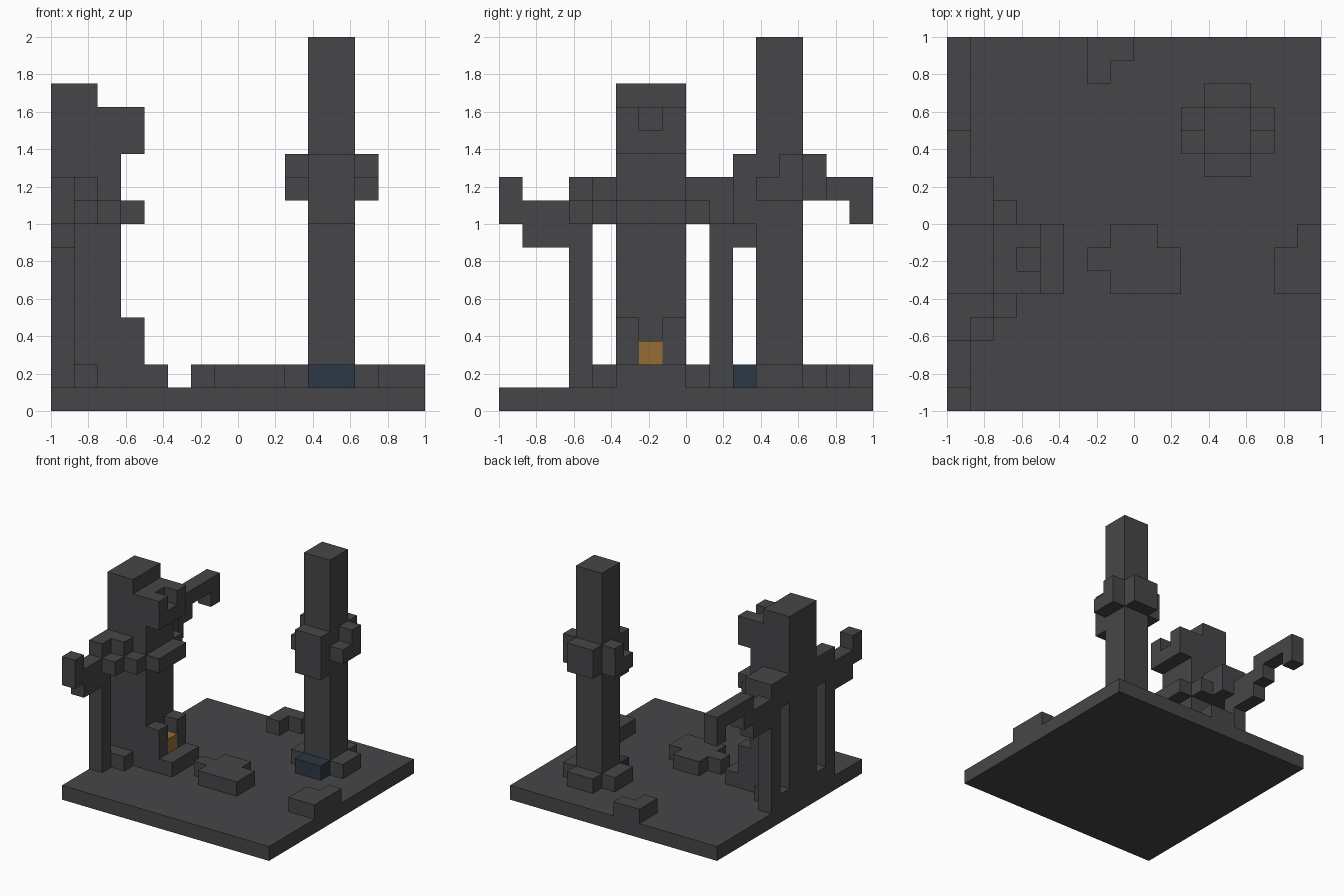
import bpy
import bmesh
from mathutils import Vector

cube = bpy.data.objects.get("Cube")
if cube:
    bpy.data.objects.remove(cube, do_unlink=True)

UNIT = 0.125  # block size; parts are laid out on a 16-block grid


def material(name, rgb):
    mat = bpy.data.materials.new(name)
    mat.use_nodes = True
    colour = (*rgb, 1.0)
    mat.diffuse_color = colour
    bsdf = next(n for n in mat.node_tree.nodes if n.type == "BSDF_PRINCIPLED")
    bsdf.inputs["Base Color"].default_value = colour
    bsdf.inputs["Roughness"].default_value = 0.9
    return mat


GREY = material("charcoal grey", (0.062, 0.060, 0.065))
BLUE = material("dark blue", (0.026, 0.040, 0.058))
AMBER = material("amber", (0.30, 0.155, 0.034))


def corner_pair(axis, side):
    """Four corner offsets of one block face, wound outwards."""
    u, v = (axis + 1) % 3, (axis + 2) % 3
    loop = []
    for a, b in ((0, 0), (1, 0), (1, 1), (0, 1)):
        p = [0, 0, 0]
        p[axis], p[u], p[v] = side, a, b
        loop.append(tuple(p))
    return loop if side else loop[::-1]


def blocks(name, boxes, mat=GREY, cut=()):
    """Join (x, y, z) block ranges into one shell of outer faces only."""
    def fill(ranges):
        return {(x, y, z) for rx, ry, rz in ranges
                for x in range(*rx) for y in range(*ry) for z in range(*rz)}

    cells = fill(boxes) - fill(cut)
    bm = bmesh.new()
    for cell in sorted(cells):
        for axis in range(3):
            for side in (0, 1):
                other = list(cell)
                other[axis] += 1 if side else -1
                if tuple(other) in cells:
                    continue
                bm.faces.new([bm.verts.new((Vector(cell) + Vector(c) - Vector((8, 8, 0))) * UNIT)
                              for c in corner_pair(axis, side)])
    bmesh.ops.remove_doubles(bm, verts=bm.verts[:], dist=0.001)
    mesh = bpy.data.meshes.new(name)
    bm.to_mesh(mesh)
    bm.free()
    mesh.materials.append(mat)
    obj = bpy.data.objects.new(name, mesh)
    bpy.context.collection.objects.link(obj)
    return obj


# Ground slab
blocks("ground_slab", [((0, 16), (0, 16), (0, 1))])

# Tree trunk with overhanging head, chest band and root step
blocks("trunk", [
    ((0, 2), (5, 8), (1, 14)),
    ((2, 3), (5, 8), (1, 13)),
    ((3, 4), (5, 8), (11, 13)),
    ((3, 4), (5, 8), (8, 9)),
    ((3, 4), (5, 8), (1, 4)),
    ((4, 5), (5, 8), (1, 2)),
], cut=[
    ((3, 4), (6, 7), (12, 13)),
    ((3, 4), (6, 7), (2, 4)),
])
blocks("glowing_hollow", [((3, 4), (6, 7), (2, 3))], AMBER)

# Front limb: post, shoulder and raised branch
blocks("front_limb", [
    ((0, 1), (3, 4), (1, 10)),
    ((0, 2), (4, 5), (8, 10)),
    ((1, 2), (3, 4), (8, 9)),
    ((2, 3), (4, 5), (8, 9)),
    ((0, 1), (1, 3), (7, 9)),
    ((0, 1), (0, 1), (8, 10)),
    ((0, 2), (4, 5), (1, 2)),
])

# Back limb: post, shoulder and long drooping branch
blocks("back_limb", [
    ((0, 1), (9, 10), (1, 10)),
    ((0, 2), (8, 10), (8, 10)),
    ((2, 3), (8, 9), (8, 9)),
    ((0, 1), (10, 12), (7, 9)),
    ((0, 1), (12, 13), (8, 10)),
    ((0, 1), (13, 16), (9, 10)),
    ((0, 1), (15, 16), (8, 9)),
    ((0, 2), (8, 9), (1, 2)),
])

# Pillar with collar and footing
blocks("pillar", [((11, 13), (11, 13), (1, 16))])
collar = [((11, 13), (10, 11), (8, 11)), ((11, 13), (13, 14), (9, 11))]
footing = [((11, 13), (13, 14), (1, 2))]
for x in (10, 13):
    span = (x, x + 1)
    collar += [(span, (11, 12), (9, 10)), (span, (12, 13), (9, 11))]
    footing.append((span, (11, 13), (1, 2)))
blocks("pillar_collar", collar)
blocks("pillar_footing", footing)
blocks("blue_footing_block", [((11, 13), (10, 11), (1, 2))], BLUE)

# Low rocks on the ground
blocks("centre_rock", [
    ((7, 9), (5, 8), (1, 2)),
    ((6, 7), (6, 7), (1, 2)),
    ((9, 10), (5, 7), (1, 2)),
])
blocks("left_rock", [((14, 16), (5, 7), (1, 2)), ((15, 16), (7, 8), (1, 2))])
blocks("back_rock", [((6, 7), (14, 16), (1, 2)), ((7, 8), (15, 16), (1, 2))])
